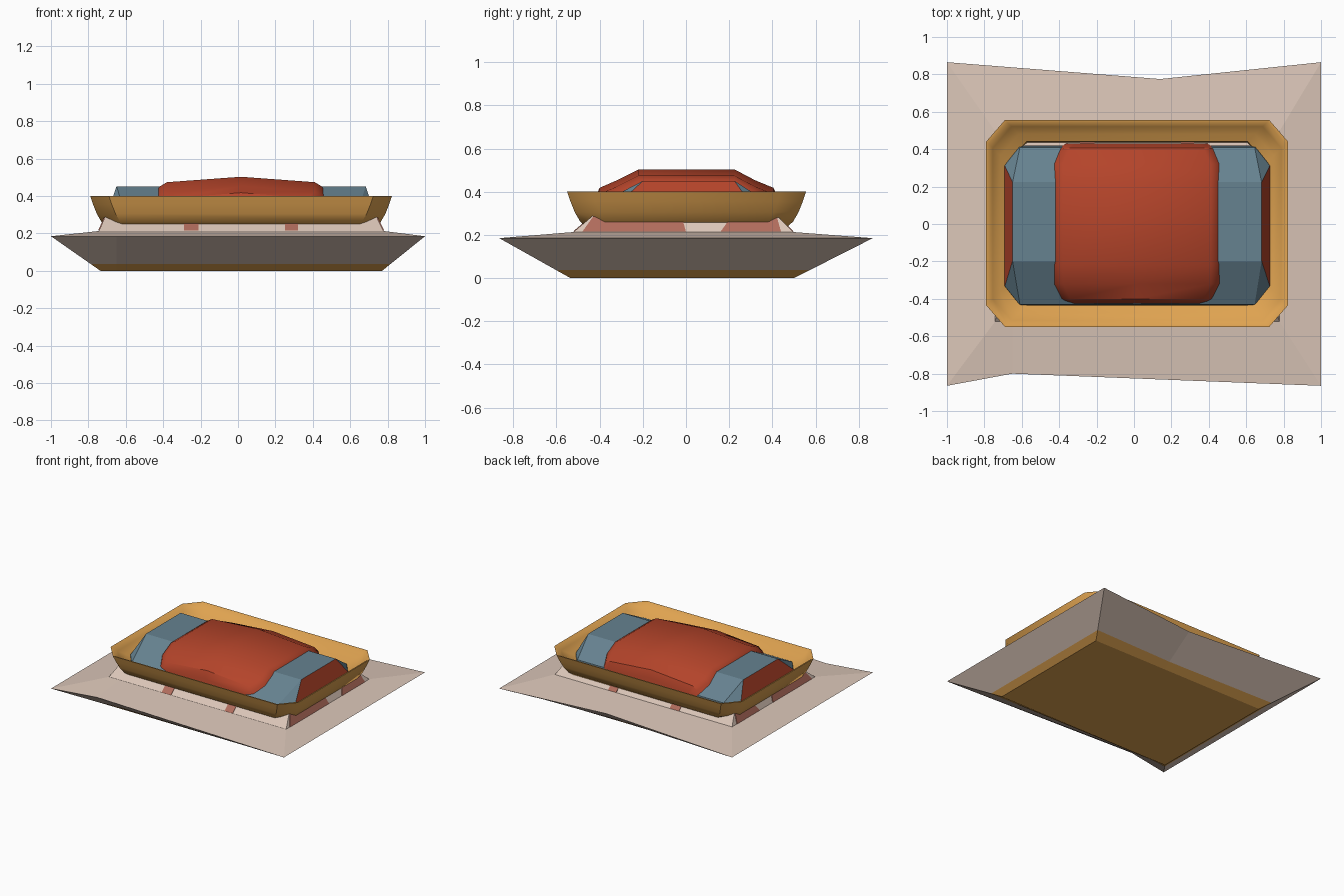
import bpy, bmesh, math

if "Cube" in bpy.data.objects:
    bpy.data.objects.remove(bpy.data.objects["Cube"])


def mat(name, rgb):
    m = bpy.data.materials.new(name)
    lin = [((c / 255 + 0.055) / 1.055) ** 2.4 for c in rgb]
    m.diffuse_color = (*lin, 1)
    m.use_nodes = True
    m.node_tree.nodes["Principled BSDF"].inputs["Base Color"].default_value = m.diffuse_color
    return m


TAN = mat("tan", (219, 198, 184))
ORANGE = mat("orange", (222, 162, 80))
RED = mat("red", (180, 68, 42))
BLUE = mat("slate blue", (102, 130, 144))
PINK = mat("dusty pink", (176, 108, 92))


def loft(name, rings, mats, caps=True, loop=False, rule=None, smooth=None):
    """Skin equal-length rings of points; rule gives the material of a face."""
    bm = bmesh.new()
    vs = [[bm.verts.new(p) for p in r] for r in rings]
    n = len(vs[0])
    pairs = list(zip(vs, vs[1:])) + ([(vs[-1], vs[0])] if loop else [])
    for a, b in pairs:
        for i in range(n):
            j = (i + 1) % n
            bm.faces.new((a[i], a[j], b[j], b[i]))
    if caps and not loop:
        bm.faces.new(vs[0][::-1])
        bm.faces.new(vs[-1])
    bmesh.ops.recalc_face_normals(bm, faces=bm.faces)
    if rule:
        for f in bm.faces:
            f.material_index = rule(f)
    me = bpy.data.meshes.new(name)
    bm.to_mesh(me)
    bm.free()
    for m in mats:
        me.materials.append(m)
    ob = bpy.data.objects.new(name, me)
    bpy.context.collection.objects.link(ob)
    if smooth:
        bpy.ops.object.select_all(action='DESELECT')
        ob.select_set(True)
        bpy.context.view_layer.objects.active = ob
        bpy.ops.object.shade_smooth_by_angle(angle=math.radians(smooth))
    return ob


def rect(x0, x1, y0, y1, z):
    return [(x0, y0, z), (x1, y0, z), (x1, y1, z), (x0, y1, z)]


def octagon(x0, x1, y0, y1, cx, cy, z):
    return [(x0 + cx, y0, z), (x1 - cx, y0, z), (x1, y0 + cy, z), (x1, y1 - cy, z),
            (x1 - cx, y1, z), (x0 + cx, y1, z), (x0, y1 - cy, z), (x0, y0 + cy, z)]


# Cloth: flaring sides with kinked front and back edges, orange at the foot
def six(x0, x1, y0, y1, z, yf=None, yb=None):
    yf = y0 if yf is None else yf
    yb = y1 if yb is None else yb
    return [(x0, y0, z), (-0.65, yf, z), (x1, y0, z), (x1, y1, z), (0.14, yb, z), (x0, y1, z)]


foot = six(-0.735, 0.77, -0.535, 0.5, 0)
rim = six(-1, 1, -0.865, 0.865, 0.185, -0.8, 0.775)
t = 0.2
band = [tuple(a + (b - a) * t for a, b in zip(p, q)) for p, q in zip(foot, rim)]
shoulder = six(-0.745, 0.78, -0.525, 0.5, 0.213)
loft("cloth", [foot, band, rim, shoulder], [TAN, ORANGE],
     rule=lambda f: 1 if f.calc_center_median().z < 0.03 else 0)

# Block joining the cloth to the tray rim
loft("inner_block", [rect(-0.745, 0.78, -0.525, 0.5, 0.21), rect(-0.71, 0.74, -0.43, 0.42, 0.29)], [TAN])


# Pink patches lying on the sloping block sides
def patch(name, a0, a1, side):
    lo, hi = 0.215, 0.285
    if side in ("left", "right"):
        s = 1 if side == "right" else -1
        x0, x1 = (0.779, 0.743) if s > 0 else (-0.744, -0.713)
        rings = [[(x0 + s * d, a0, lo), (x0 + s * d, a1, lo), (x1 + s * d, a1 - 0.02, hi),
                  (x1 + s * d, a0 + 0.05, hi)] for d in (-0.003, 0.004)]
    else:
        s = 1 if side == "back" else -1
        y0, y1 = (0.495, 0.425) if s > 0 else (-0.519, -0.436)
        rings = [[(a0, y0 + s * d, lo), (a1, y0 + s * d, lo), (a1, y1 + s * d, hi),
                  (a0, y1 + s * d, hi)] for d in (-0.003, 0.005)]
    loft(name, rings, [PINK])


for side in ("left", "right"):
    patch(side + "_patch_front", -0.48, 0.0, side)
    patch(side + "_patch_back", 0.16, 0.44, side)
for side in ("front", "back"):
    patch(side + "_patch_left", -0.29, -0.21, side)
    patch(side + "_patch_right", 0.25, 0.32, side)

# Tray rim: rounded outside, sloping inside, chamfered corners
profile = [(0, 0.4), (0.015, 0.355), (0.035, 0.305), (0.06, 0.262), (0.09, 0.235), (0.125, 0.225),
           (0.115, 0.31), (0.075, 0.335), (0.035, 0.365), (0.012, 0.398)]
loft("tray_rim", [octagon(-0.79 + d, 0.823 - d, -0.55 + d, 0.556 - d, 0.1, 0.115, z)
                  for d, z in profile], [ORANGE], loop=True, smooth=40)

# Blue slab with sloping front and back, red ends
slab = [octagon(-0.7, 0.735, -0.44, 0.42, 0.08, 0.1, 0.27),
        octagon(-0.69, 0.725, -0.43, 0.41, 0.08, 0.1, 0.33),
        octagon(-0.65, 0.683, -0.2, 0.225, 0.001, 0.001, 0.45)]
loft("blue_slab", slab, [BLUE, RED],
     rule=lambda f: 1 if abs(f.normal.x) > 0.85 else 0)

# Red mound: arched section swept front to back, lower at both ends
arch = [(-0.5, 0.27), (-0.49, 0.36), (-0.445, 0.4), (-0.42, 0.45), (-0.38, 0.474), (0.015, 0.503),
        (0.41, 0.474), (0.45, 0.45), (0.475, 0.4), (0.52, 0.36), (0.53, 0.27)]
stations = [(-0.425, 0.14, 0.84), (-0.4, 0.085, 0.9), (-0.32, 0.05, 1), (-0.22, 0, 1),
            (0.225, 0, 1), (0.32, 0.05, 1), (0.405, 0.085, 0.9), (0.43, 0.14, 0.84)]
loft("red_mound", [[(0.015 + (x - 0.015) * s, y, max(z - dz, 0.26)) for x, z in arch]
                   for y, dz, s in stations], [RED], smooth=35)
